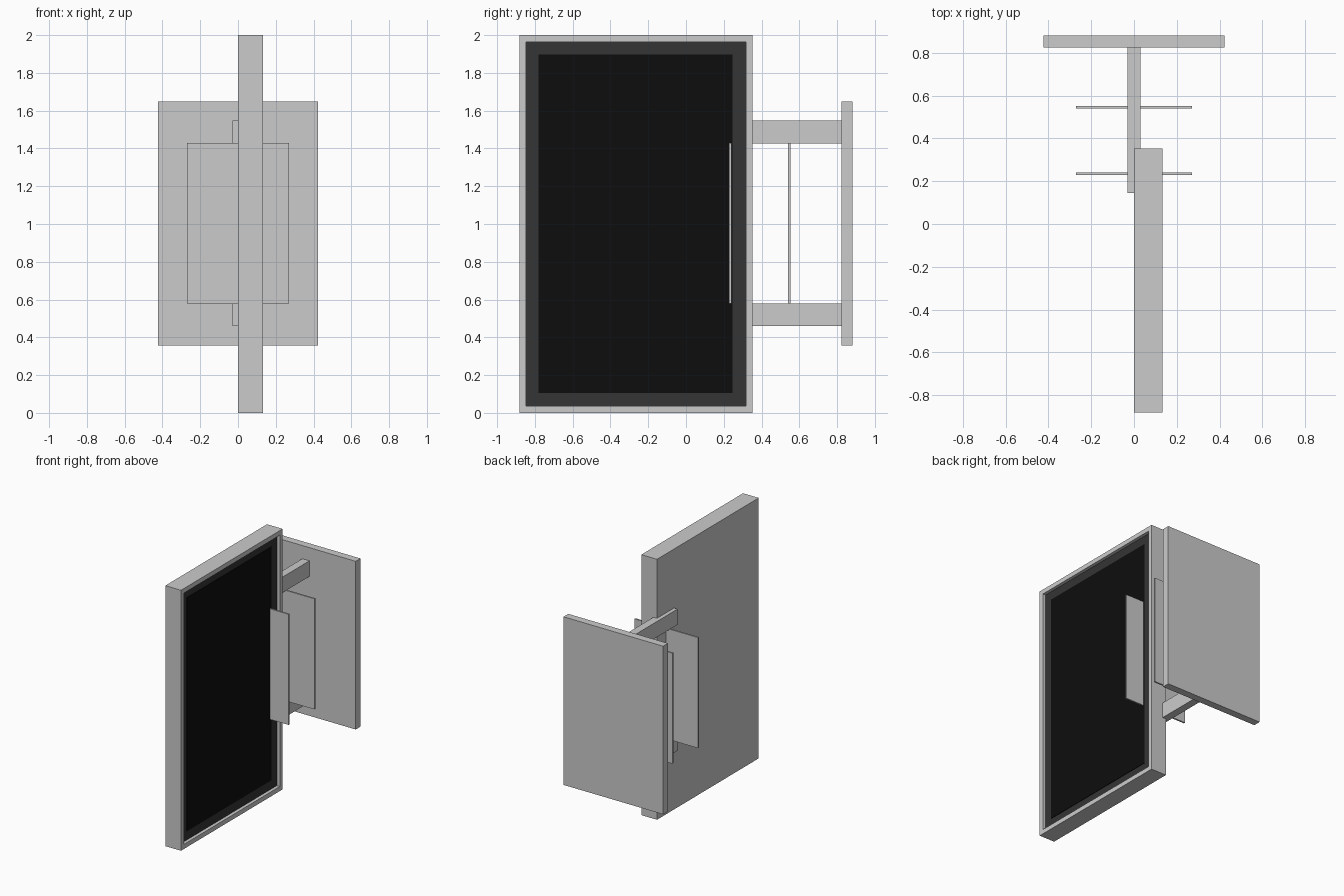
import bpy, bmesh

if "Cube" in bpy.data.objects:
    bpy.data.objects.remove(bpy.data.objects["Cube"])


def box(name, x, y, z, mat=None):
    """Box object spanning the given (min, max) ranges."""
    bm = bmesh.new()
    bmesh.ops.create_cube(bm, size=1)
    for v in bm.verts:
        v.co = [r[0] if c < 0 else r[1] for r, c in zip((x, y, z), v.co)]
    me = bpy.data.meshes.new(name)
    bm.to_mesh(me)
    bm.free()
    ob = bpy.data.objects.new(name, me)
    bpy.context.collection.objects.link(ob)
    if mat:
        me.materials.append(mat)
    return ob


def material(name, v):
    m = bpy.data.materials.new(name)
    m.diffuse_color = (v, v, v, 1)
    m.use_nodes = True
    m.node_tree.nodes["Principled BSDF"].inputs["Base Color"].default_value = m.diffuse_color
    return m


black = material("screen_black", 0.004)
dark = material("border_dark", 0.035)

# Display housing: the +x face is inset and pushed in to form the rim
housing = box("display_housing", (0, 0.133), (-0.882, 0.352), (0, 2))
bm = bmesh.new()
bm.from_mesh(housing.data)
bm.normal_update()
face = max(bm.faces, key=lambda f: f.normal.x)
bmesh.ops.inset_region(bm, faces=[face], thickness=0.05)
bmesh.ops.inset_region(bm, faces=[face], thickness=0.0001, depth=-0.025)
# Dark border around the black glass
housing.data.materials.append(None)
housing.data.materials.append(dark)
face.material_index = 1
bm.to_mesh(housing.data)
bm.free()

# Black screen glass
box("screen", (0.1, 0.112), (-0.78, 0.247), (0.105, 1.897), black)

# Wall mounting plate
box("wall_plate", (-0.423, 0.423), (0.824, 0.882), (0.357, 1.648))

# Lower and upper support arms
for name, z in (("lower_arm", (0.46, 0.58)), ("upper_arm", (1.427, 1.547))):
    box(name, (-0.03, 0.03), (0.145, 0.83), z)

# Thin upright panels held between the arms
for name, y in (("inner_panel", 0.234), ("outer_panel", 0.546)):
    box(name, (-0.27, 0.27), (y - 0.006, y + 0.006), (0.579, 1.428))
